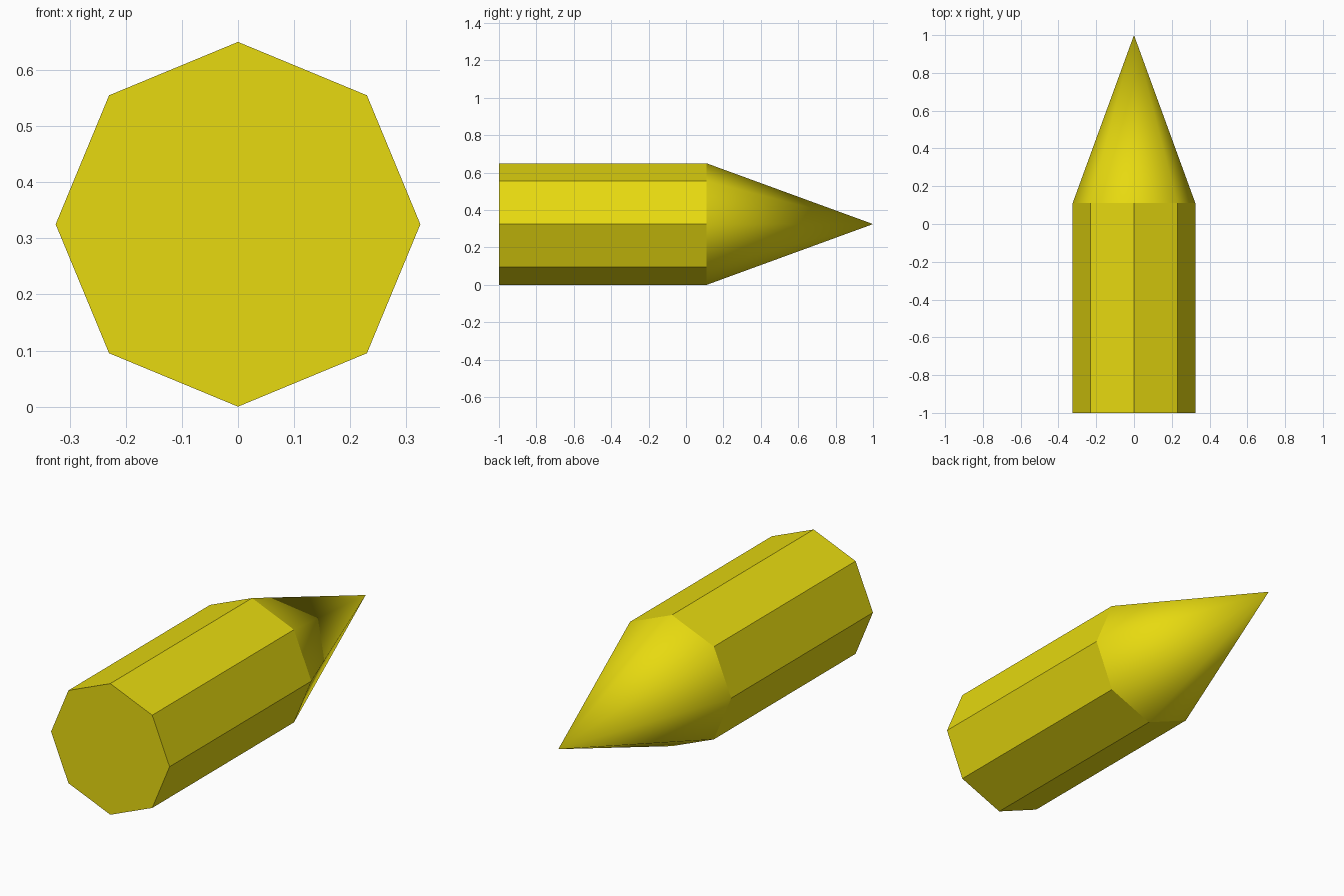
import bpy
import bmesh
from math import pi
from mathutils import Matrix

cube = bpy.data.objects.get("Cube")
if cube:
    bpy.data.objects.remove(cube, do_unlink=True)

SIDES = 8
RADIUS = 0.325
FRONT, SHOULDER, TIP = -1.0, 0.11, 1.0

yellow = bpy.data.materials.new("yellow")
yellow.use_nodes = True
colour = (0.8, 0.7, 0.005, 1.0)
yellow.diffuse_color = colour
yellow.node_tree.nodes["Principled BSDF"].inputs["Base Color"].default_value = colour


def section(name, y0, y1, end_radius, smooth):
    """Eight-sided section lying along y from y0 to y1, open at its joint."""
    bm = bmesh.new()
    bmesh.ops.create_cone(bm, cap_ends=not smooth, segments=SIDES,
                          radius1=RADIUS, radius2=end_radius, depth=y1 - y0)
    place = Matrix.Translation((0, (y0 + y1) / 2, RADIUS)) @ Matrix.Rotation(-pi / 2, 4, "X")
    bmesh.ops.transform(bm, matrix=place, verts=bm.verts)
    bmesh.ops.remove_doubles(bm, verts=bm.verts, dist=0.0001)
    # Drop the hidden cap where the body meets the point
    hidden = [f for f in bm.faces if len(f.verts) == SIDES and f.calc_center_median().y > 0]
    bmesh.ops.delete(bm, geom=hidden, context="FACES_ONLY")
    bmesh.ops.recalc_face_normals(bm, faces=bm.faces)
    for f in bm.faces:
        f.smooth = smooth
    mesh = bpy.data.meshes.new(name)
    bm.to_mesh(mesh)
    bm.free()
    mesh.materials.append(yellow)
    obj = bpy.data.objects.new(name, mesh)
    bpy.context.collection.objects.link(obj)
    return obj


# Flat-faced octagonal shaft with a closed front end
section("shaft", FRONT, SHOULDER, RADIUS, False)
# Smooth-shaded pointed end
section("pointed_tip", SHOULDER, TIP, 0.0, True)
